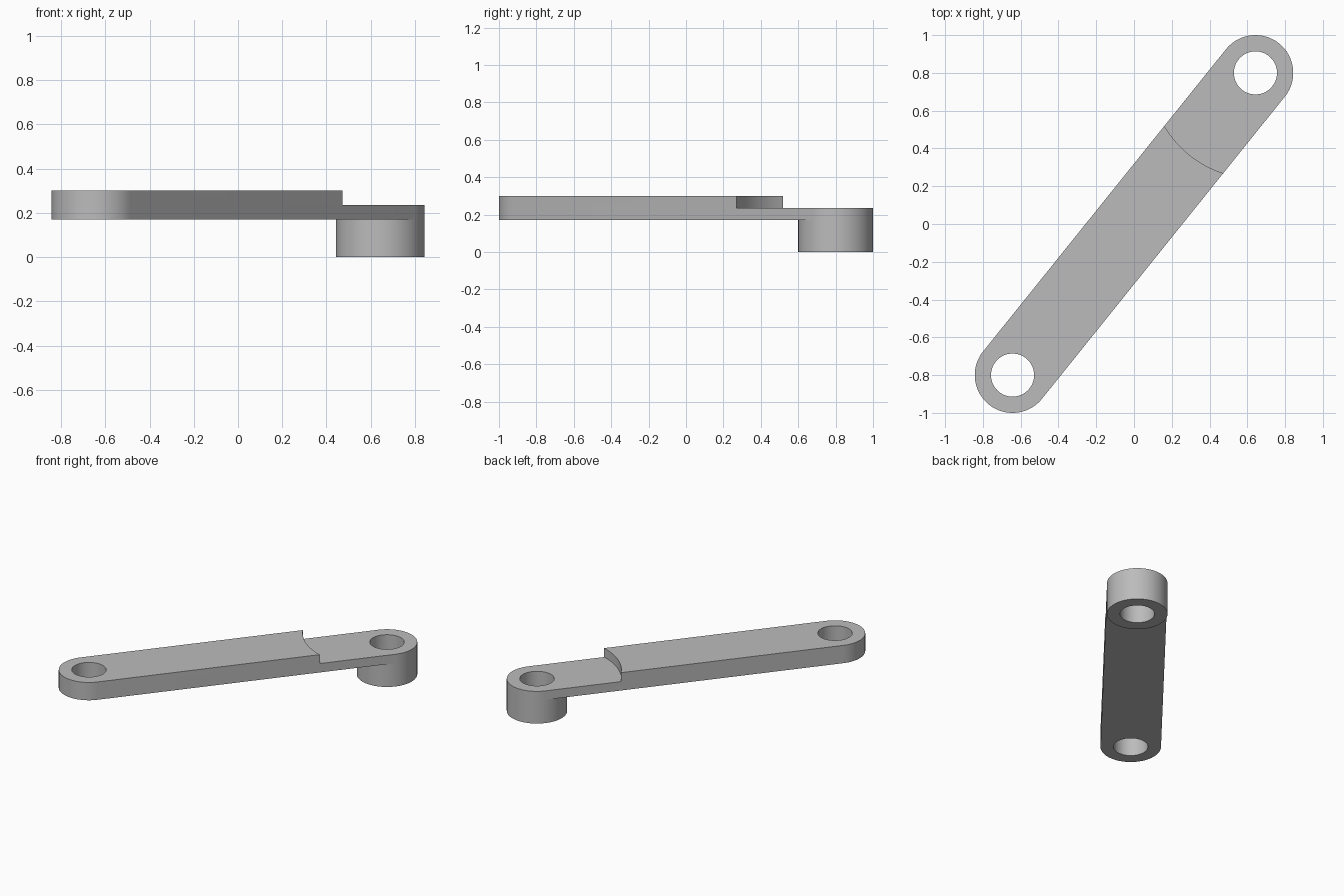
import bpy
import bmesh
from math import atan2, cos, hypot, pi, sin
from mathutils import Matrix, Vector

PIVOT = Vector((0.643, 0.8, 0))
RADIUS, HOLE, RECESS = 0.2, 0.114, 0.558
BOTTOM, STEP, TOP = 0.17, 0.235, 0.30
SEGMENTS = 96

cube = bpy.data.objects.get("Cube")
if cube:
    bpy.data.objects.remove(cube, do_unlink=True)

grey = bpy.data.materials.new("plain grey")
grey.use_nodes = True
grey.diffuse_color = (0.5, 0.5, 0.5, 1)
grey.node_tree.nodes["Principled BSDF"].inputs["Base Color"].default_value = grey.diffuse_color


def prism(name, outline, low, high):
    """Extrude a closed outline between two heights."""
    bm = bmesh.new()
    base = bm.faces.new([bm.verts.new((p.x, p.y, low)) for p in outline])
    raised = bmesh.ops.extrude_face_region(bm, geom=[base], use_keep_orig=True)["geom"]
    verts = [v for v in raised if isinstance(v, bmesh.types.BMVert)]
    bmesh.ops.translate(bm, verts=verts, vec=(0, 0, high - low))
    bmesh.ops.recalc_face_normals(bm, faces=bm.faces)
    mesh = bpy.data.meshes.new(name)
    bm.to_mesh(mesh)
    bm.free()
    mesh.materials.append(grey)
    obj = bpy.data.objects.new(name, mesh)
    bpy.context.collection.objects.link(obj)
    return obj


def arc(center, radius, start, sweep, steps):
    angles = [start + sweep * i / steps for i in range(steps + 1)]
    return [center + Vector((cos(a), sin(a), 0)) * radius for a in angles]


def cylinder(name, center, radius, low, high):
    return prism(name, arc(center, radius, 0, 2 * pi, SEGMENTS)[:-1], low, high)


def activate(obj):
    bpy.ops.object.select_all(action="DESELECT")
    obj.select_set(True)
    bpy.context.view_layer.objects.active = obj


def cut(obj, center, radius, low, high):
    """Subtract an upright cylinder, then discard the cutter."""
    cutter = cylinder("cutter", center, radius, low, high)
    cutter.hide_render = True
    mod = obj.modifiers.new("cut", "BOOLEAN")
    mod.operation, mod.solver, mod.object = "DIFFERENCE", "EXACT", cutter
    activate(obj)
    bpy.ops.object.modifier_apply(modifier=mod.name)
    bpy.data.objects.remove(cutter, do_unlink=True)


# Round-ended bar lying along the diagonal
heading = atan2(PIVOT.y, PIVOT.x)
outline = arc(PIVOT, RADIUS, heading - pi / 2, pi, SEGMENTS // 2)
outline += arc(-PIVOT, RADIUS, heading + pi / 2, pi, SEGMENTS // 2)
bar = prism("link_bar", outline, BOTTOM, TOP)

# Curved step around the back pivot, and a hole at each end
cut(bar, PIVOT, RECESS, STEP, 1)
for end in (PIVOT, -PIVOT):
    cut(bar, end, HOLE, -1, 1)

# Hollow boss under the back pivot
boss = cylinder("pivot_boss", PIVOT, RADIUS, 0, BOTTOM)
cut(boss, PIVOT, HOLE, -1, 1)

for part in (bar, boss):
    activate(part)
    bpy.ops.object.shade_smooth_by_angle(angle=pi / 6)
